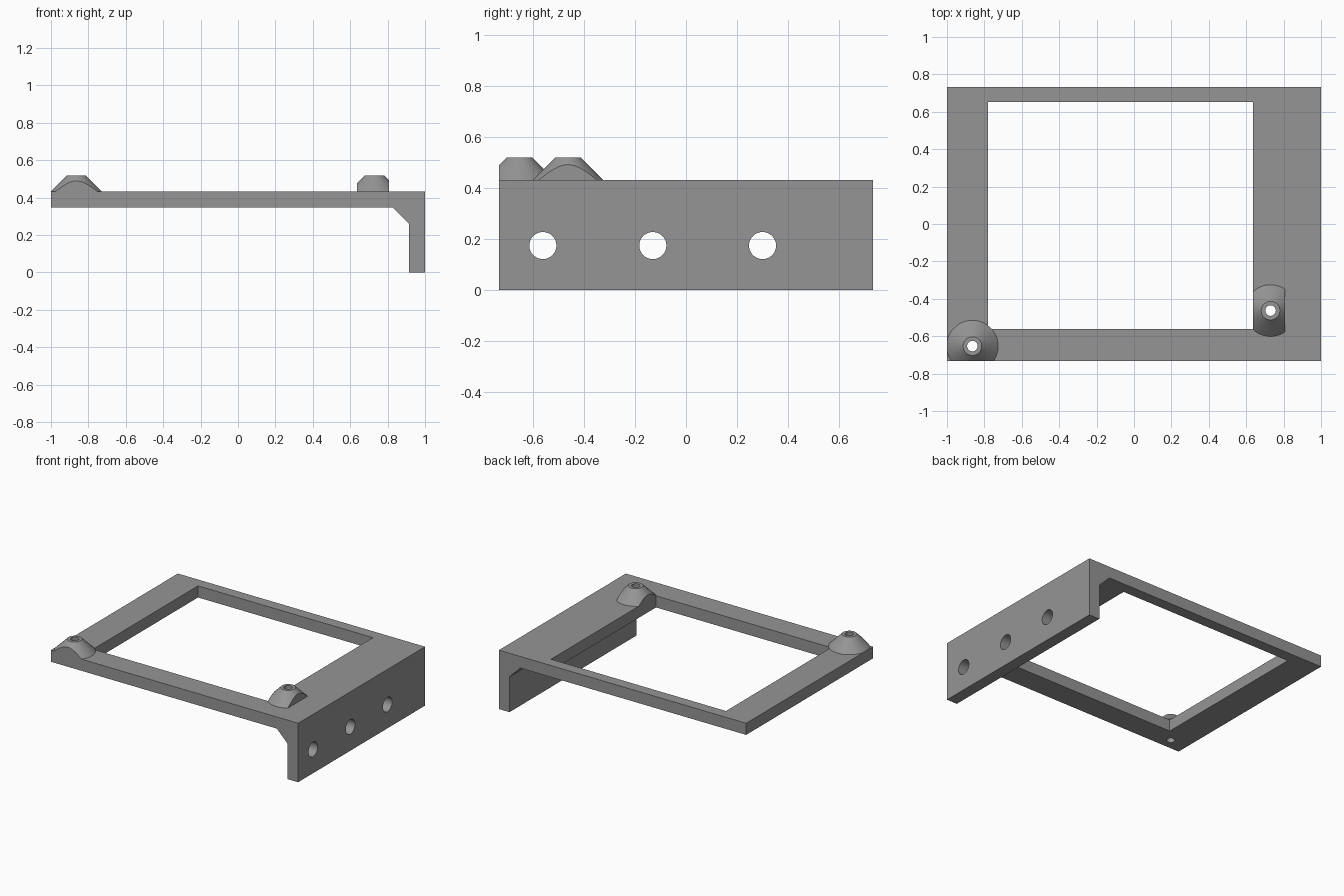
import bpy, bmesh, math
from mathutils import Matrix, Vector

if "Cube" in bpy.data.objects:
    bpy.data.objects.remove(bpy.data.objects["Cube"])

grey = bpy.data.materials.new("plain grey")
grey.diffuse_color = (0.3, 0.3, 0.3, 1)
grey.use_nodes = True
grey.node_tree.nodes["Principled BSDF"].inputs["Base Color"].default_value = grey.diffuse_color

HALF_Y = 0.733
BOTTOM, TOP, BOSS_TOP = 0.346, 0.431, 0.519


def finish(name, bm):
    bmesh.ops.recalc_face_normals(bm, faces=bm.faces)
    mesh = bpy.data.meshes.new(name)
    bm.to_mesh(mesh)
    bm.free()
    obj = bpy.data.objects.new(name, mesh)
    bpy.context.collection.objects.link(obj)
    mesh.materials.append(grey)
    return obj


def box(name, lo, hi):
    lo, hi = Vector(lo), Vector(hi)
    bm = bmesh.new()
    bmesh.ops.create_cube(bm, size=1, matrix=Matrix.Translation((lo + hi) / 2)
                          @ Matrix.Diagonal((*(hi - lo), 1)))
    return finish(name, bm)


def cone(name, centre, r1, r2, depth, axis="Z"):
    bm = bmesh.new()
    turn = Matrix.Rotation(math.pi / 2, 4, "Y") if axis == "X" else Matrix()
    bmesh.ops.create_cone(bm, cap_ends=True, segments=64, radius1=r1, radius2=r2,
                          depth=depth, matrix=Matrix.Translation(centre) @ turn)
    return finish(name, bm)


def cut(obj, tool, operation="DIFFERENCE"):
    mod = obj.modifiers.new("cut", "BOOLEAN")
    mod.operation, mod.object, mod.solver = operation, tool, "EXACT"
    bpy.context.view_layer.objects.active = obj
    bpy.ops.object.modifier_apply(modifier=mod.name)
    bpy.data.objects.remove(tool)


def smooth(obj):
    bpy.ops.object.select_all(action="DESELECT")
    obj.select_set(True)
    bpy.context.view_layer.objects.active = obj
    bpy.ops.object.shade_smooth_by_angle(angle=math.radians(30))


# angled bracket: L profile with a chamfered inner corner, run along y
profile = [(-1, BOTTOM), (0.827, BOTTOM), (0.915, 0.258), (0.915, 0),
           (1, 0), (1, TOP), (-1, TOP)]
bm = bmesh.new()
face = bm.faces.new([bm.verts.new((x, -HALF_Y, z)) for x, z in profile])
ext = bmesh.ops.extrude_face_region(bm, geom=[face])["geom"]
bmesh.ops.translate(bm, vec=(0, 2 * HALF_Y, 0),
                    verts=[v for v in ext if isinstance(v, bmesh.types.BMVert)])
bracket = finish("bracket", bm)

# frame opening
cut(bracket, box("opening_cutter", (-0.78, -0.562, 0.1), (0.636, 0.652, 0.6)))

# side flange holes
for y in (-0.561, -0.13, 0.30):
    cut(bracket, cone("side_hole_cutter", (0.95, y, 0.174), 0.053, 0.053, 0.3, "X"))

# conical screw bosses, trimmed to the frame edges, with a hole right through
bosses = [("left_boss", -0.864, -0.653, (-1, -HALF_Y), (0, 0)),
          ("right_boss", 0.73, -0.463, (0.636, -HALF_Y), (0.808, 0))]
for name, x, y, lo, hi in bosses:
    boss = cone(name, (x, y, (TOP + BOSS_TOP) / 2), 0.138, 0.05, BOSS_TOP - TOP)
    cut(boss, box("trim", (*lo, 0.2), (*hi, 0.8)), "INTERSECT")
    for part in (boss, bracket):
        cut(part, cone("screw_hole_cutter", (x, y, 0.43), 0.028, 0.028, 0.5))
    smooth(boss)
smooth(bracket)
